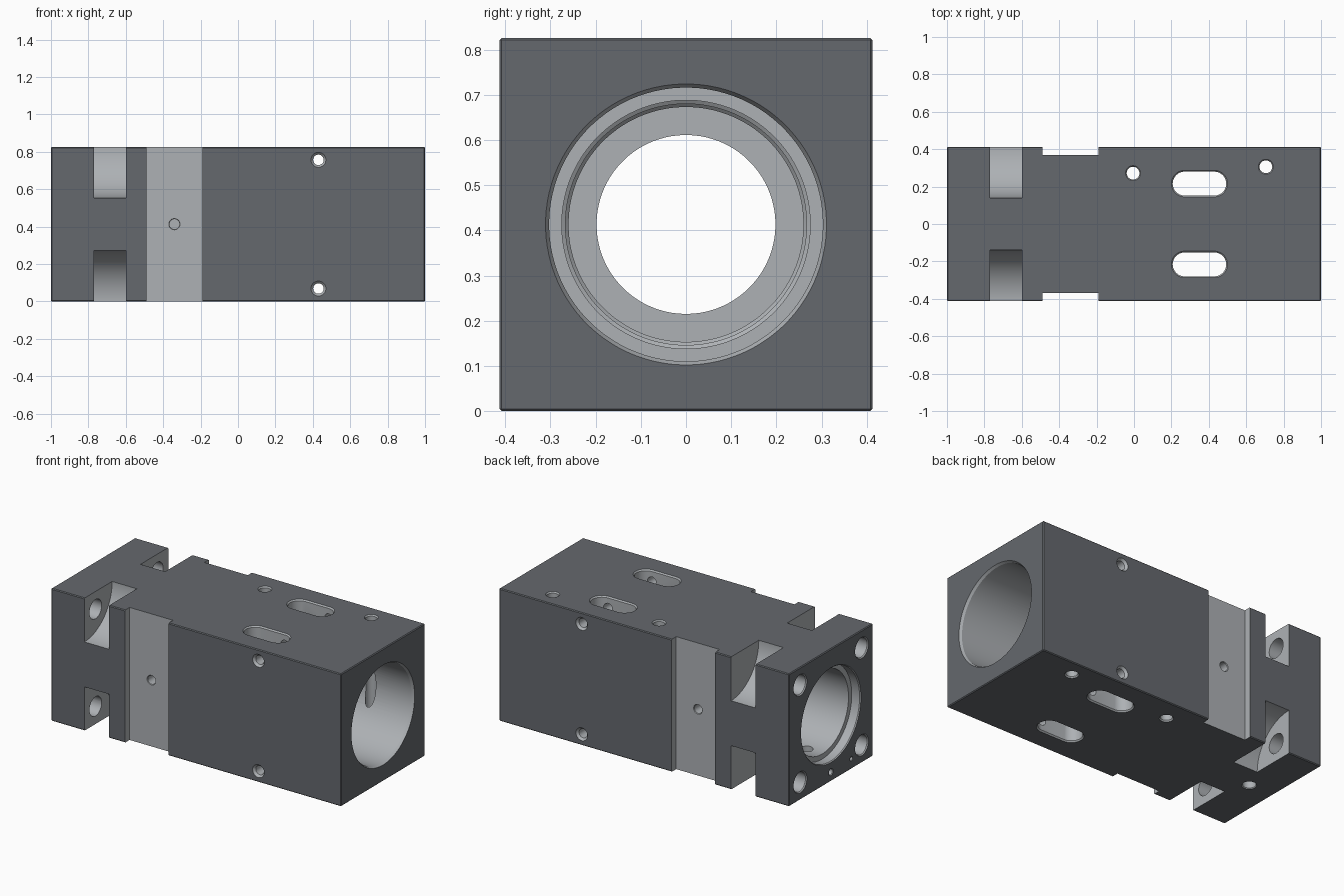
import bpy, bmesh, math
from mathutils import Vector, Matrix

if "Cube" in bpy.data.objects:
    bpy.data.objects.remove(bpy.data.objects["Cube"])

W, H = 0.413, 0.826          # half depth, height
C = H / 2                    # bore axis height


def material(name, color):
    m = bpy.data.materials.new(name)
    m.diffuse_color = (*color, 1)
    m.use_nodes = True
    m.node_tree.nodes["Principled BSDF"].inputs["Base Color"].default_value = m.diffuse_color
    return m


dark = material("dark_finish", (0.13, 0.14, 0.155))
light = material("machined_finish", (0.42, 0.44, 0.46))


def make_object(name, bm, mat):
    bmesh.ops.recalc_face_normals(bm, faces=bm.faces)
    me = bpy.data.meshes.new(name)
    bm.to_mesh(me)
    bm.free()
    me.materials.append(mat)
    ob = bpy.data.objects.new(name, me)
    bpy.context.collection.objects.link(ob)
    return ob


def box(name, lo, hi, mat, bevel=0):
    lo, hi = Vector(lo), Vector(hi)
    bm = bmesh.new()
    size = hi - lo
    bmesh.ops.create_cube(bm, size=1, matrix=Matrix.Translation((lo + hi) / 2)
                          @ Matrix.Diagonal((*size, 1)))
    if bevel:
        bmesh.ops.bevel(bm, geom=bm.edges[:], offset=bevel, segments=1, affect='EDGES')
    return make_object(name, bm, mat)


# body
body = box("valve_body", (-1, -W, 0), (1, W, H), dark, 0.005)


def cut(cutter):
    mod = body.modifiers.new("cut", 'BOOLEAN')
    mod.operation, mod.solver, mod.object = 'DIFFERENCE', 'EXACT', cutter
    mod.material_mode = 'TRANSFER'
    bpy.context.view_layer.objects.active = body
    bpy.ops.object.modifier_apply(modifier=mod.name)
    bpy.data.objects.remove(cutter, do_unlink=True)


def drill(start, axis, profile, seg=32, stretch=0):
    """Cut a turned shape: profile is (distance along axis, radius)."""
    bm = bmesh.new()
    rings = []
    for t, r in profile:
        ring = []
        for i in range(seg):
            a = 2 * math.pi * (i + 0.5) / seg
            x = r * math.cos(a)
            ring.append(bm.verts.new((x + math.copysign(stretch, x), r * math.sin(a), t)))
        rings.append(ring)
    for a, b in zip(rings, rings[1:]):
        for i in range(seg):
            j = (i + 1) % seg
            bm.faces.new((a[i], a[j], b[j], b[i]))
    bm.faces.new(rings[0])
    bm.faces.new(rings[-1])
    rot = Vector((0, 0, 1)).rotation_difference(Vector(axis)).to_matrix().to_4x4()
    bm.transform(Matrix.Translation(start) @ rot)
    cut(make_object("cutter", bm, light))


def through(length, r, rc, c):
    """Profile of a through hole chamfered at both ends."""
    return [(-0.02, rc), (0, rc), (c, r), (length - c, r), (length, rc), (length + 0.02, rc)]


def blind(depth, r, rc, c):
    return [(-0.02, rc), (0, rc), (c, r), (depth, r)]


# main stepped bore, from the left end to the right end
drill((-1, 0, C), (1, 0, 0),
      [(-0.02, 0.295), (0, 0.295), (0.006, 0.29), (0.06, 0.29), (0.06, 0.258), (0.5, 0.258),
       (0.5, 0.198), (0.72, 0.198), (0.72, 0.26), (0.75, 0.26), (0.757, 0.267),
       (0.78, 0.267), (0.785, 0.275), (0.81, 0.275), (0.81, 0.303), (1.985, 0.303),
       (2, 0.311), (2.02, 0.311)], seg=96)

for s in (-1, 1):
    # side grooves with a centre hole
    y0, y1 = sorted((s * 0.368, s * 0.6))
    cut(box("cutter", (-0.49, y0, -0.1), (-0.19, y1, H + 0.1), light))
    drill((-0.34, s * 0.368, C), (0, -s, 0), blind(0.11, 0.027, 0.03, 0.004))
    # long slots through the body
    drill((0.35, s * 0.216, 0), (0, 0, 1), through(H, 0.064, 0.071, 0.008), seg=48, stretch=0.079)
    # cross holes, front to back
    drill((0.43, -W, C + s * 0.344), (0, 1, 0), through(2 * W, 0.028, 0.04, 0.014))
    for u in (-1, 1):
        # corner pockets and their bolt holes
        drill((-0.77, s * W, C + u * W), (1, 0, 0), [(0, 0.273), (0.17, 0.273)], seg=96)
        drill((-1, s * 0.303, C + u * 0.303), (1, 0, 0), blind(0.26, 0.06, 0.066, 0.006))

# vertical holes
for x, y in ((-0.005, 0.272), (0.705, 0.306)):
    drill((x, y, 0), (0, 0, 1), through(H, 0.034, 0.04, 0.008))

# bottom port and small holes in the left end
drill((-0.83, 0, 0), (0, 0, 1), blind(0.22, 0.038, 0.042, 0.005))
drill((-1, 0, 0.058), (1, 0, 0), blind(0.17, 0.019, 0.022, 0.004))
drill((-1, -0.2, 0.065), (1, 0, 0), blind(0.1, 0.012, 0.014, 0.003))

bpy.ops.object.select_all(action='DESELECT')
body.select_set(True)
bpy.context.view_layer.objects.active = body
bpy.ops.object.shade_smooth_by_angle(angle=math.radians(25))
